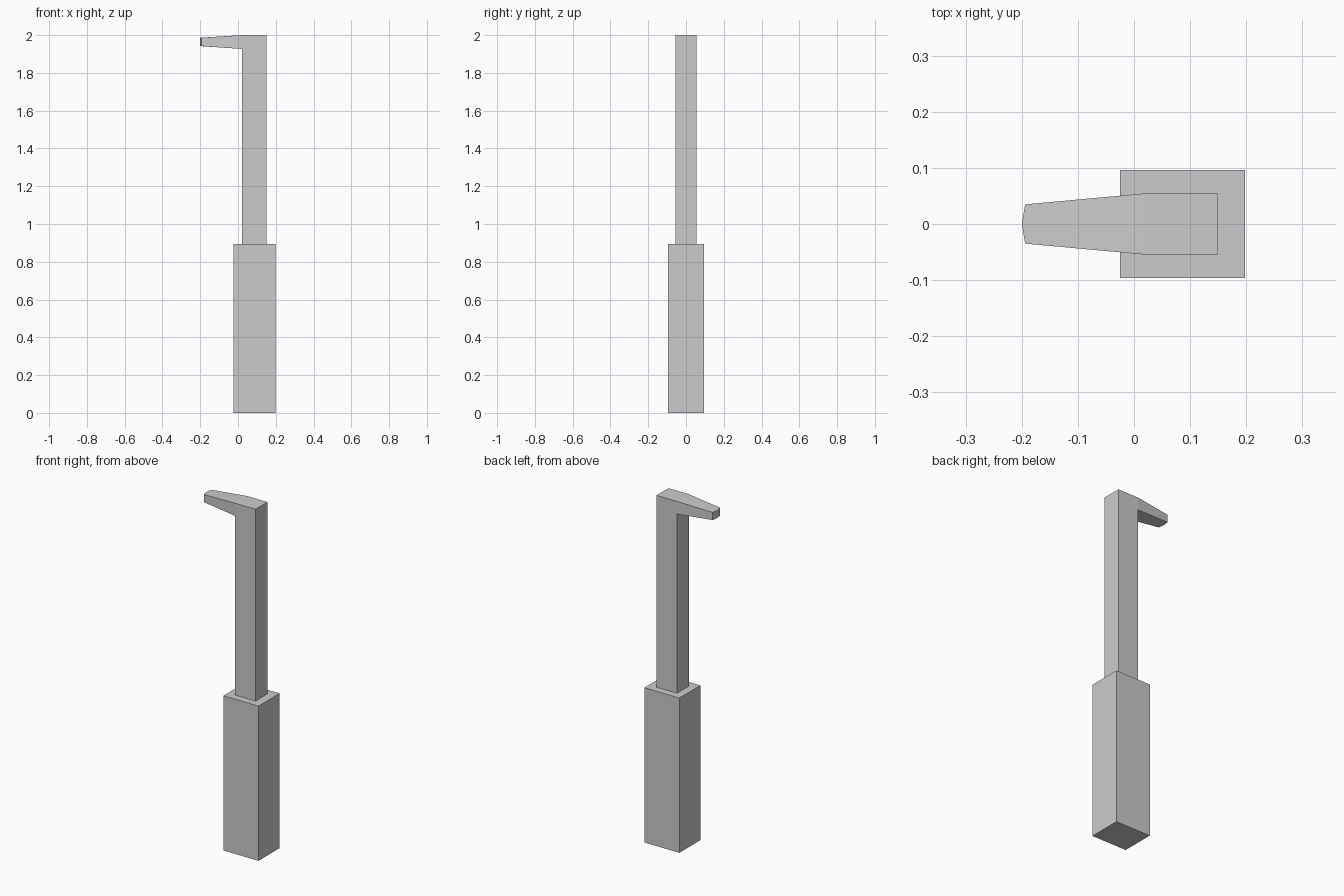
import bpy, bmesh
from mathutils import Matrix, Vector

if "Cube" in bpy.data.objects:
    bpy.data.objects.remove(bpy.data.objects["Cube"])


def box(x0, x1, half_y, z0, z1):
    """Box as a bmesh, symmetric in y."""
    bm = bmesh.new()
    size = (x1 - x0, 2 * half_y, z1 - z0)
    centre = Vector(((x0 + x1) / 2, 0, (z0 + z1) / 2))
    bmesh.ops.create_cube(bm, size=1, matrix=Matrix.Translation(centre) @ Matrix.Diagonal((*size, 1)))
    return bm


def finish(bm, name):
    bmesh.ops.recalc_face_normals(bm, faces=bm.faces[:])
    mesh = bpy.data.meshes.new(name)
    bm.to_mesh(mesh)
    bm.free()
    obj = bpy.data.objects.new(name, mesh)
    bpy.context.collection.objects.link(obj)
    return obj


def cut(bm, co, normal):
    bmesh.ops.bisect_plane(bm, geom=bm.verts[:] + bm.edges[:] + bm.faces[:],
                           plane_co=co, plane_no=normal)


# Thick lower base
finish(box(-0.025, 0.198, 0.096, 0, 0.893), "base")

# Slim post, cut where the spout begins and along its centre line
UNDERSIDE = 1.927
bm = box(0.02, 0.15, 0.0545, 0.893, 2.0)
cut(bm, (0, 0, UNDERSIDE), (0, 0, 1))
cut(bm, (0, 0, 0), (0, 1, 0))

# Tapered spout with a slightly pointed tip, extruded from the post
bm.normal_update()
root = [f for f in bm.faces if f.normal.x < -0.9 and f.calc_center_median().z > UNDERSIDE]
tip = bmesh.ops.extrude_face_region(bm, geom=root)["geom"]
bmesh.ops.delete(bm, geom=[f for f in root if f.is_valid], context='FACES_ONLY')
for v in (g for g in tip if isinstance(g, bmesh.types.BMVert)):
    v.co.x = -0.2 if abs(v.co.y) < 0.001 else -0.194
    v.co.y *= 0.035 / 0.0545
    v.co.z = 1.986 if v.co.z > 1.96 else 1.942
finish(bm, "post_and_spout")
